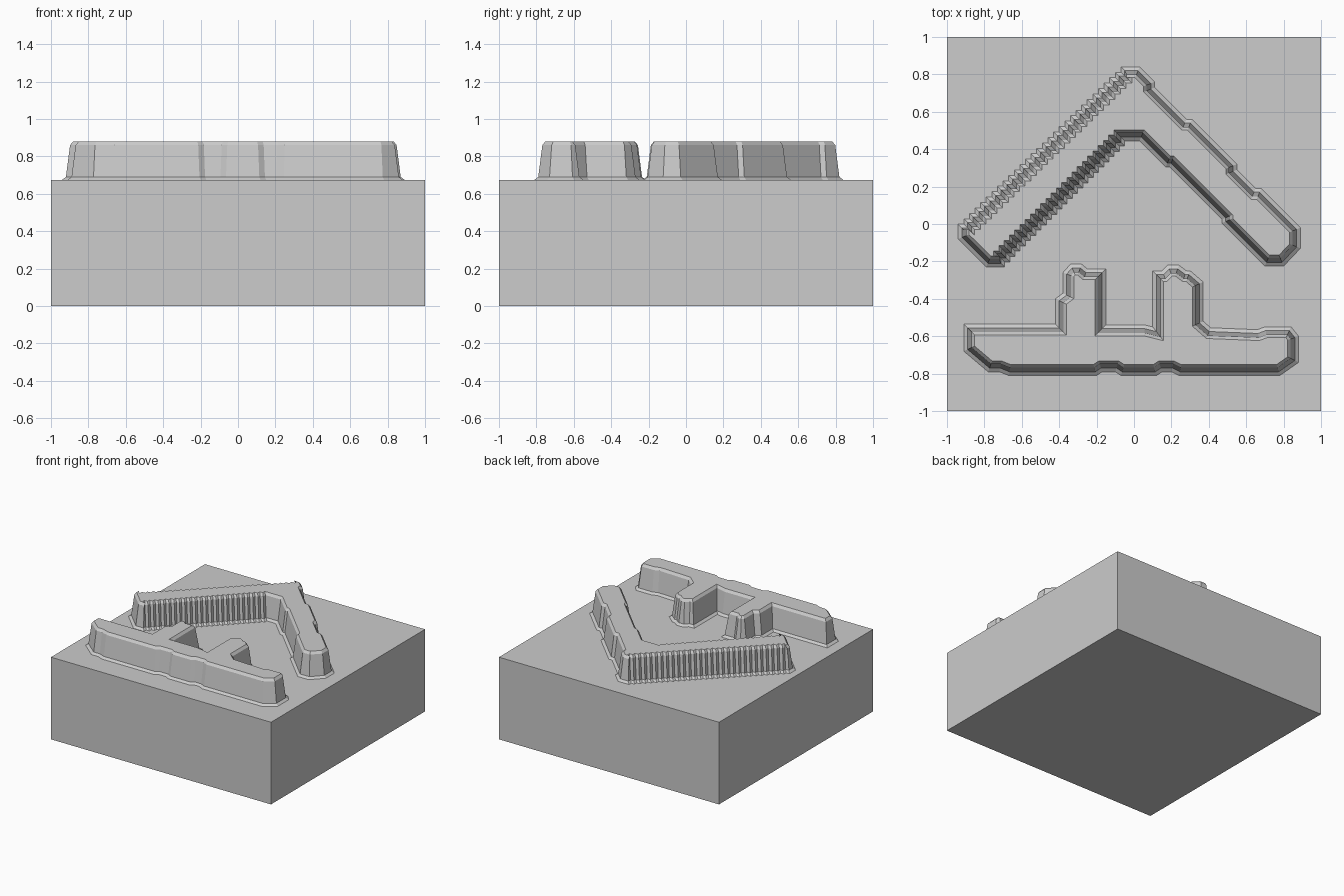
import bpy, bmesh
from mathutils import Vector

if "Cube" in bpy.data.objects:
    bpy.data.objects.remove(bpy.data.objects["Cube"])

TOP = 0.675

grey = bpy.data.materials.new("stone grey")
grey.use_nodes = True
colour = (0.604, 0.604, 0.604, 1)
grey.diffuse_color = colour
grey.node_tree.nodes["Principled BSDF"].inputs["Base Color"].default_value = colour


def finish(name, bm):
    mesh = bpy.data.meshes.new(name)
    bm.to_mesh(mesh)
    bm.free()
    mesh.materials.append(grey)
    obj = bpy.data.objects.new(name, mesh)
    bpy.context.collection.objects.link(obj)


def stairs(a, b, n):
    """Staircase from a to b, each step going along x and then y."""
    a, b = Vector(a), Vector(b)
    d = (b - a) / n
    pts = [a]
    for i in range(n):
        p = a + d * i
        pts += [Vector((p.x + d.x, p.y)), p + d]
    return pts


def inset(outline, dist):
    """Mitred inward offset of a counter-clockwise outline."""
    result = []
    for i, p in enumerate(outline):
        e1 = (p - outline[i - 1]).normalized()
        e2 = (outline[(i + 1) % len(outline)] - p).normalized()
        n1, n2 = Vector((-e1.y, e1.x)), Vector((-e2.y, e2.x))
        result.append(p + (n1 + n2) * dist / (1 + n1.dot(n2)))
    return result


def raised_shape(name, points):
    """Tapered relief with a flared foot and a bevelled rim."""
    outline = [Vector(p) for p in points]
    levels = [(0, TOP - 0.005), (0, TOP), (0.02, 0.69), (0.042, 0.86), (0.058, 0.88)]
    bm = bmesh.new()
    rings = [[bm.verts.new((p.x, p.y, z)) for p in inset(outline, d)] for d, z in levels]
    n = len(outline)
    for low, high in zip(rings, rings[1:]):
        for i in range(n):
            j = (i + 1) % n
            bm.faces.new((low[i], low[j], high[j], high[i]))
    bm.faces.new(rings[-1])
    bm.faces.new(rings[0][::-1])
    finish(name, bm)


# Square base block
bm = bmesh.new()
bmesh.ops.create_cube(bm, size=1)
bmesh.ops.scale(bm, vec=(2, 2, TOP), verts=bm.verts)
bmesh.ops.translate(bm, vec=(0, 0, TOP / 2), verts=bm.verts)
finish("base_block", bm)

# Chevron: straight right arm, stepped left arm
right_outer = [(0.89, -0.13), (0.89, -0.02), (0.68, 0.19), (0.65, 0.19), (0.55, 0.29),
               (0.55, 0.32), (0.31, 0.56), (0.28, 0.56), (0.11, 0.73), (0.11, 0.76), (0.03, 0.84)]
left_outer = stairs((-0.04, 0.84), (-0.94, -0.03), 30)
left_end = [(-0.94, -0.08), (-0.79, -0.23)]
left_inner = stairs((-0.72, -0.23), (-0.05, 0.445), 24)
right_inner = [(0.03, 0.445), (0.17, 0.305), (0.19, 0.305), (0.47, 0.025),
               (0.47, 0.005), (0.70, -0.225), (0.80, -0.225)]
raised_shape("chevron_relief", right_outer + left_outer + left_end + left_inner + right_inner)

# Bar with two upright stubs
front_edge = [(-0.78, -0.79), (-0.72, -0.79), (-0.67, -0.81), (-0.20, -0.81), (-0.17, -0.79),
              (-0.10, -0.79), (-0.07, -0.81), (0.12, -0.81), (0.15, -0.79), (0.20, -0.79),
              (0.24, -0.81), (0.78, -0.81)]
right_end = [(0.88, -0.74), (0.88, -0.60), (0.84, -0.55), (0.70, -0.55), (0.66, -0.565),
             (0.41, -0.555)]
right_stub = [(0.37, -0.52), (0.37, -0.31), (0.30, -0.25), (0.28, -0.25), (0.24, -0.22),
              (0.18, -0.22), (0.15, -0.25), (0.10, -0.25), (0.10, -0.55), (0.06, -0.54)]
left_stub = [(-0.15, -0.54), (-0.15, -0.24), (-0.25, -0.24), (-0.28, -0.215), (-0.34, -0.215),
             (-0.38, -0.26), (-0.38, -0.37), (-0.42, -0.40), (-0.42, -0.535)]
left_end = [(-0.91, -0.535), (-0.91, -0.68)]
raised_shape("bar_relief", front_edge + right_end + right_stub + left_stub + left_end)
